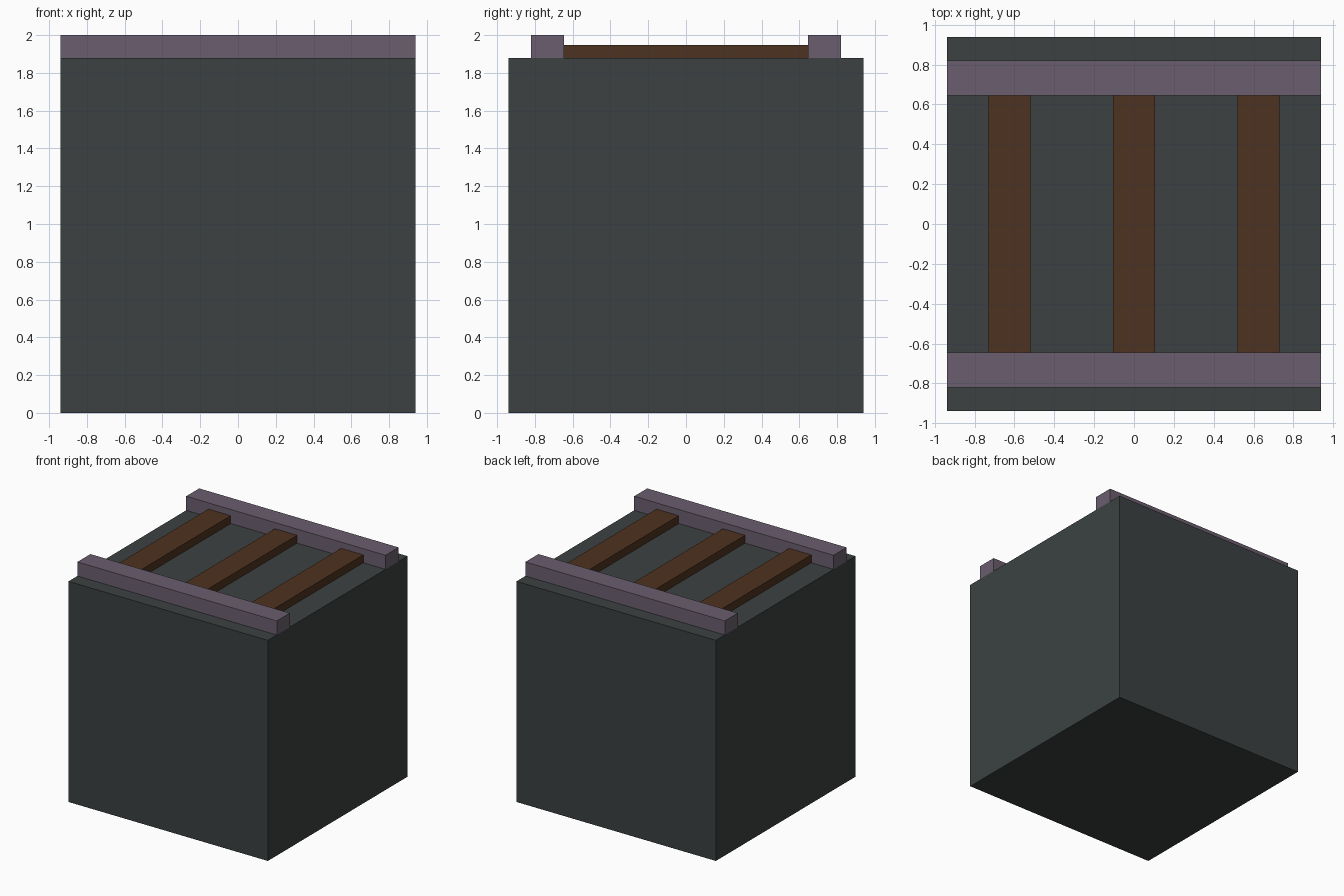
import bpy

if "Cube" in bpy.data.objects:
    bpy.data.objects.remove(bpy.data.objects["Cube"])


def material(name, rgb):
    m = bpy.data.materials.new(name)
    m.diffuse_color = (*rgb, 1.0)
    m.use_nodes = True
    m.node_tree.nodes["Principled BSDF"].inputs["Base Color"].default_value = m.diffuse_color
    return m


stone = material("dark slate", (0.045, 0.053, 0.053))
metal = material("purple grey metal", (0.147, 0.112, 0.156))
wood = material("brown wood", (0.076, 0.032, 0.014))


def box(name, low, high, mat):
    """Axis-aligned box between two corners."""
    centre = [(a + b) / 2 for a, b in zip(low, high)]
    size = [b - a for a, b in zip(low, high)]
    bpy.ops.mesh.primitive_cube_add(size=1, location=centre)
    ob = bpy.context.object
    ob.name = name
    ob.scale = size
    bpy.ops.object.transform_apply(location=False, rotation=False, scale=True)
    ob.data.materials.append(mat)
    return ob


H = 0.94        # half width of the block
TOP = 1.88      # top of the block
RAIL_IN, RAIL_OUT = 0.645, 0.82

# Ground block
box("base_block", (-H, -H, 0), (H, H, TOP), stone)

# Two rails running along x
box("front_rail", (-H, -RAIL_OUT, TOP), (H, -RAIL_IN, 2.0), metal)
box("back_rail", (-H, RAIL_IN, TOP), (H, RAIL_OUT, 2.0), metal)

# Three cross ties between the rails
for name, x in (("left", -0.625), ("middle", 0.0), ("right", 0.625)):
    box(name + "_tie", (x - 0.105, -RAIL_IN, TOP), (x + 0.105, RAIL_IN, 1.947), wood)
